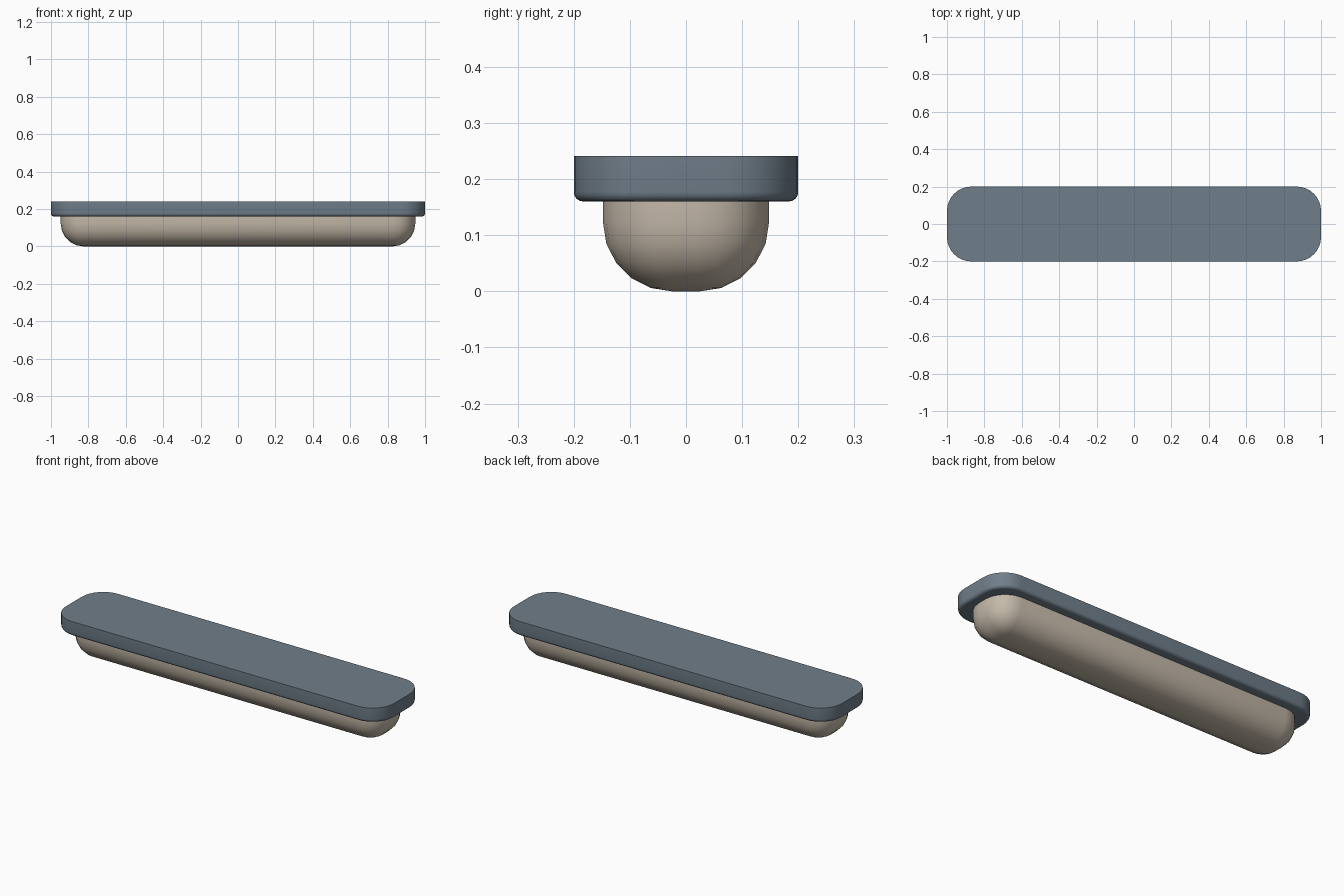
import bpy, bmesh, math

cube = bpy.data.objects.get("Cube")
if cube:
    bpy.data.objects.remove(cube, do_unlink=True)


def make_material(name, rgb):
    mat = bpy.data.materials.new(name)
    mat.use_nodes = True
    mat.diffuse_color = (*rgb, 1)
    mat.node_tree.nodes["Principled BSDF"].inputs["Base Color"].default_value = (*rgb, 1)
    return mat


def rounded_ring(hx, hy, radius, segs):
    """Outline of a rounded rectangle, counter-clockwise."""
    points = []
    for quarter, (sx, sy) in enumerate([(1, 1), (-1, 1), (-1, -1), (1, -1)]):
        for i in range(segs + 1):
            a = (quarter + i / segs) * math.pi / 2
            points.append((sx * (hx - radius) + radius * math.cos(a),
                           sy * (hy - radius) + radius * math.sin(a)))
    return points


def rounded_slab(name, hx, hy, z0, z1, corner, edge, corner_segs, edge_segs, mat):
    """Rounded-rectangle slab with its lower edge rounded over."""
    levels = []
    for i in range(edge_segs + 1):
        a = i / edge_segs * math.pi / 2
        levels.append((edge * (1 - math.sin(a)), z0 + edge * (1 - math.cos(a))))
    levels.append((0, z1))

    bm = bmesh.new()
    rings = [[bm.verts.new((x, y, z)) for x, y in
              rounded_ring(hx - d, hy - d, max(corner - d, 0), corner_segs)]
             for d, z in levels]
    count = len(rings[0])
    for low, high in zip(rings, rings[1:]):
        for i in range(count):
            j = (i + 1) % count
            bm.faces.new((low[i], low[j], high[j], high[i]))
    bm.faces.new(rings[0][::-1])
    bm.faces.new(rings[-1])
    bmesh.ops.remove_doubles(bm, verts=bm.verts, dist=0.0001)
    bmesh.ops.recalc_face_normals(bm, faces=bm.faces)
    mesh = bpy.data.meshes.new(name)
    bm.to_mesh(mesh)
    bm.free()

    obj = bpy.data.objects.new(name, mesh)
    bpy.context.collection.objects.link(obj)
    mesh.materials.append(mat)
    bpy.ops.object.select_all(action='DESELECT')
    obj.select_set(True)
    bpy.context.view_layer.objects.active = obj
    bpy.ops.object.shade_smooth_by_angle(angle=math.radians(35))
    return obj


slate = make_material("slate_grey", (0.162, 0.209, 0.255))
beige = make_material("warm_beige", (0.56, 0.49, 0.40))

# Flat top plate with rounded corners
rounded_slab("top_plate", 1.0, 0.2, 0.16, 0.241, 0.13, 0.017, 8, 4, slate)
# Rounded body underneath, reaching slightly into the plate
rounded_slab("lower_body", 0.948, 0.148, 0.0, 0.165, 0.123, 0.123, 5, 5, beige)
